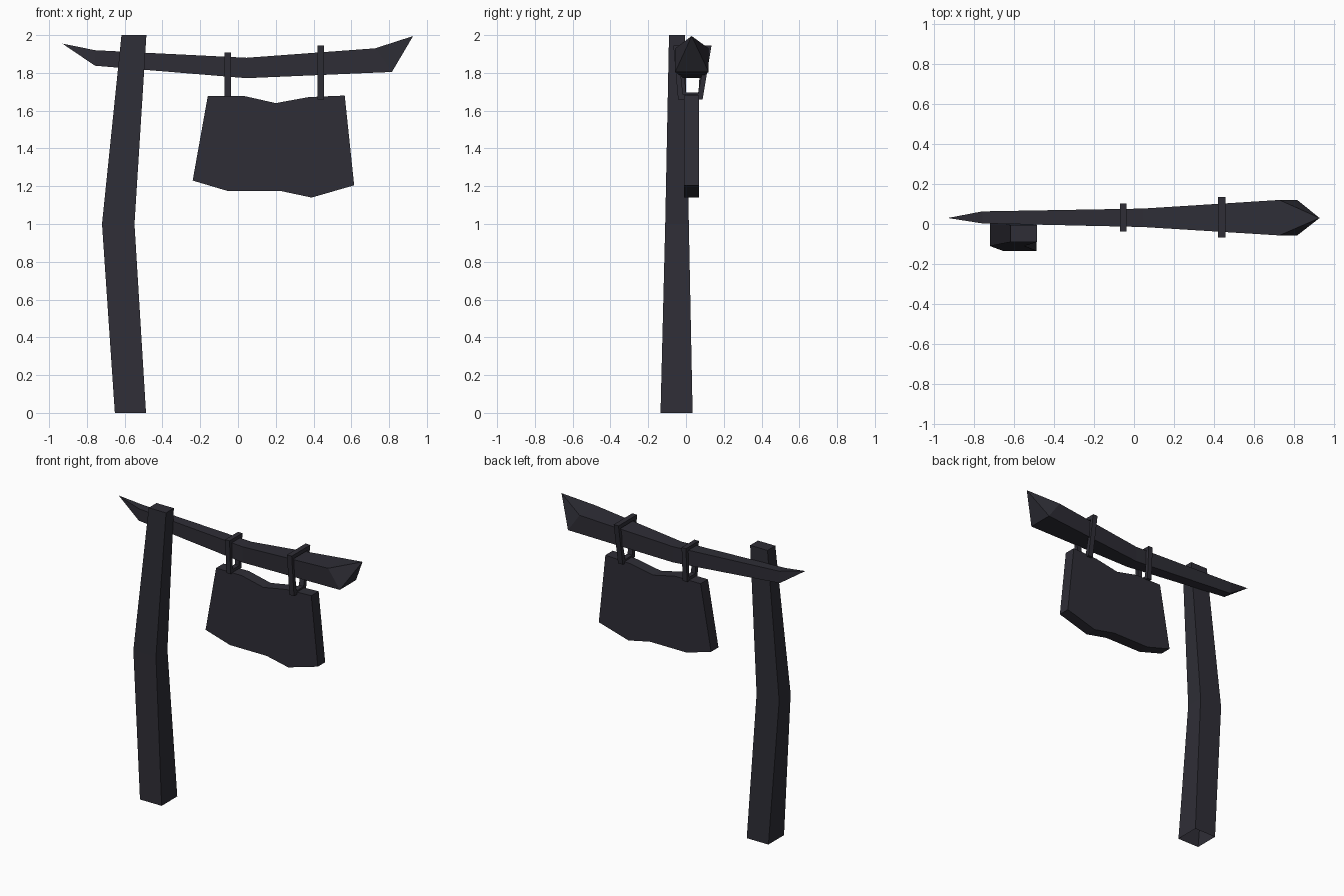
import bpy

if "Cube" in bpy.data.objects:
    bpy.data.objects.remove(bpy.data.objects["Cube"])

mat = bpy.data.materials.new("dark charcoal wood")
mat.diffuse_color = (0.028, 0.027, 0.037, 1)
mat.use_nodes = True
mat.node_tree.nodes["Principled BSDF"].inputs["Base Color"].default_value = mat.diffuse_color


def make(name, verts, faces):
    me = bpy.data.meshes.new(name)
    me.from_pydata(verts, [], faces)
    me.materials.append(mat)
    ob = bpy.data.objects.new(name, me)
    bpy.context.collection.objects.link(ob)
    return ob


def bridge(n_rings, n, closed=False):
    # quads joining successive rings of n points
    last = n_rings if closed else n_rings - 1
    return [(r * n + i, r * n + (i + 1) % n,
             (r + 1) % n_rings * n + (i + 1) % n, (r + 1) % n_rings * n + i)
            for r in range(last) for i in range(n)]


# Bent post, open underneath: z, x range, y range
verts = []
for z, x0, x1, y0, y1 in [(0, -.652, -.487, -.135, .035),
                          (1, -.72, -.548, -.11, .015),
                          (2, -.617, -.485, -.09, -.005)]:
    verts += [(x0, y0, z), (x1, y0, z), (x1, y1, z), (x0, y1, z)]
make("post", verts, bridge(3, 4) + [(8, 9, 10, 11)])

# Crossbeam with pointed ends: top x, bottom x, y range, z range
verts = []
for xt, xb, y0, y1, z0, z1 in [(-.757, -.757, .003, .063, 1.838, 1.92),
                               (.045, .045, -.015, .077, 1.772, 1.88),
                               (.726, .815, -.057, .12, 1.805, 1.93)]:
    verts += [(xb, y0, z0), (xt, y0, z1), (xt, y1, z1), (xb, y1, z0)]
verts += [(-.93, .03, 1.955), (.927, .03, 1.995)]
faces = [f[::-1] for f in bridge(3, 4)]
for i in range(4):
    j = (i + 1) % 4
    faces += [(12, i, j), (13, 8 + j, 8 + i)]
make("crossbeam", verts, [f[::-1] for f in faces])

# Hanging board, extruded from its front outline
outline = [(-.24, 1.23), (-.055, 1.175), (.225, 1.175), (.39, 1.14), (.615, 1.205),
           (.565, 1.68), (.375, 1.672), (.2, 1.64), (.035, 1.677), (-.16, 1.677)]
n = len(outline)
verts = [(x, y, z) for y in (-.01, .07) for x, z in outline]
faces = [f[::-1] for f in bridge(2, n)]
make("sign_board", verts, [tuple(range(n))] + [tuple(range(2 * n - 1, n - 1, -1))] +
     faces)


# Tapered hanger loops around the beam
def hanger(name, x0, x1, top, bottom, z0, z1, t):
    (a, b), (c, d) = top, bottom
    outer = [(c, z0), (d, z0), (b, z1), (a, z1)]
    inner = [(c + t, z0 + t), (d - t, z0 + t), (b - t, z1 - t), (a + t, z1 - t)]
    verts = []
    for (yo, zo), (yi, zi) in zip(outer, inner):
        verts += [(x0, yo, zo), (x1, yo, zo), (x1, yi, zi), (x0, yi, zi)]
    make(name, verts, bridge(4, 4, True))


hanger("left_hanger", -.071, -.038, (-.038, .102), (-.025, .09), 1.673, 1.907, .024)
hanger("right_hanger", .42, .456, (-.067, .135), (-.042, .088), 1.66, 1.945, .026)

# Make all face normals point outward
import bmesh
for ob in bpy.data.objects:
    bm = bmesh.new()
    bm.from_mesh(ob.data)
    bmesh.ops.recalc_face_normals(bm, faces=bm.faces)
    bm.to_mesh(ob.data)
    bm.free()
